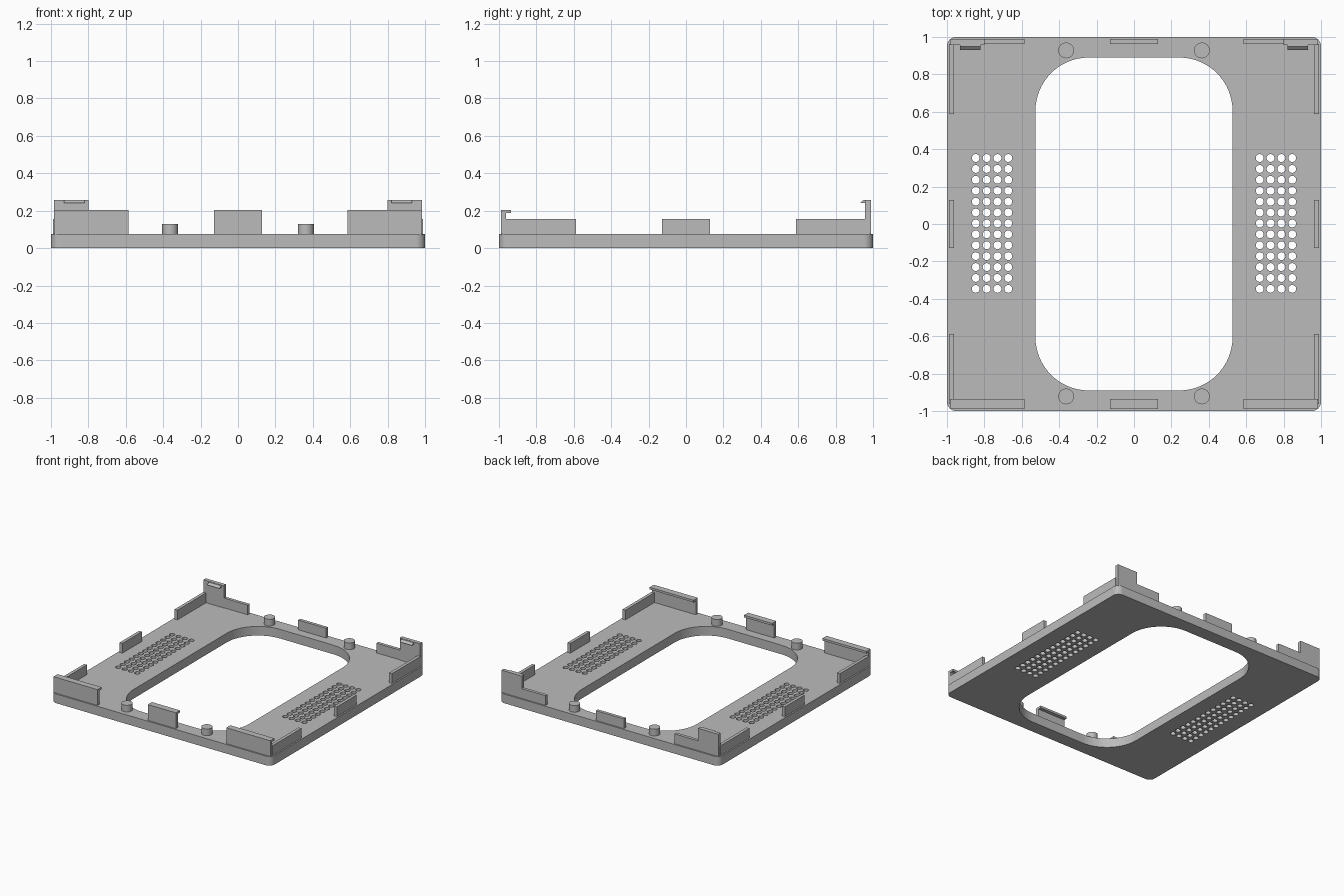
import bpy, bmesh, math

cube = bpy.data.objects.get("Cube")
if cube:
    bpy.data.objects.remove(cube, do_unlink=True)

grey = bpy.data.materials.new("plain grey")
grey.use_nodes = True
COLOUR = (0.5, 0.5, 0.5, 1)
grey.diffuse_color = COLOUR
grey.node_tree.nodes["Principled BSDF"].inputs["Base Color"].default_value = COLOUR

PLATE_TOP = 0.075


def add_object(name, bm, smooth=False):
    bmesh.ops.recalc_face_normals(bm, faces=bm.faces)
    mesh = bpy.data.meshes.new(name)
    bm.to_mesh(mesh)
    bm.free()
    mesh.materials.append(grey)
    obj = bpy.data.objects.new(name, mesh)
    bpy.context.collection.objects.link(obj)
    if smooth:
        bpy.ops.object.select_all(action="DESELECT")
        obj.select_set(True)
        bpy.context.view_layer.objects.active = obj
        bpy.ops.object.shade_smooth_by_angle(angle=math.radians(35))
    return obj


def rounded_rect(half_x, half_y, radius, steps):
    points = []
    for quarter, (sx, sy) in enumerate([(1, 1), (-1, 1), (-1, -1), (1, -1)]):
        for i in range(steps + 1):
            a = (quarter + i / steps) * math.pi / 2
            points.append((sx * (half_x - radius) + radius * math.cos(a),
                           sy * (half_y - radius) + radius * math.sin(a)))
    return points


def circle(x, y, radius, steps):
    return [(x + radius * math.cos(math.tau * i / steps),
             y + radius * math.sin(math.tau * i / steps)) for i in range(steps)]


def prism_x(name, profile, x0, x1):
    """Extrude a (y, z) profile from x0 to x1."""
    bm = bmesh.new()
    face = bm.faces.new([bm.verts.new((x0, y, z)) for y, z in profile])
    side = bmesh.ops.extrude_face_region(bm, geom=[face])["geom"]
    for v in side:
        if isinstance(v, bmesh.types.BMVert):
            v.co.x = x1
    return add_object(name, bm)


def box(name, x0, x1, y0, y1, top):
    z0 = PLATE_TOP - 0.005
    return prism_x(name, [(y0, z0), (y1, z0), (y1, top), (y0, top)], x0, x1)


# Base plate outline, central opening and the two vent grids
outlines = [rounded_rect(1, 1, 0.05, 8), rounded_rect(0.527, 0.89, 0.285, 16)]
for side in (-1, 1):
    for column in range(4):
        for row in range(13):
            outlines.append(circle(side * (0.672 + column * 0.058),
                                   0.003 + (row - 6) * 0.0583, 0.021, 20))

curve = bpy.data.curves.new("plate_outline", "CURVE")
curve.dimensions = "2D"
curve.fill_mode = "BOTH"
curve.extrude = PLATE_TOP / 2
for points in outlines:
    spline = curve.splines.new("POLY")
    spline.points.add(len(points) - 1)
    for p, (x, y) in zip(spline.points, points):
        p.co = (x, y, PLATE_TOP / 2, 1)
    spline.use_cyclic_u = True
helper = bpy.data.objects.new("plate_outline", curve)
bpy.context.collection.objects.link(helper)
bpy.context.view_layer.update()
filled = helper.evaluated_get(bpy.context.evaluated_depsgraph_get()).to_mesh()
plate = bmesh.new()
plate.from_mesh(filled)
bpy.data.objects.remove(helper, do_unlink=True)
for v in plate.verts:
    v.co.z = PLATE_TOP if v.co.z > PLATE_TOP / 4 else 0
bmesh.ops.remove_doubles(plate, verts=plate.verts, dist=0.0001)
add_object("base_plate", plate, smooth=True)

# Front walls with an inward lip
Z0 = PLATE_TOP - 0.005
LIPPED = [(-0.988, Z0), (-0.963, Z0), (-0.963, 0.187), (-0.935, 0.187),
          (-0.935, 0.205), (-0.988, 0.205)]
prism_x("front_centre_wall", LIPPED, -0.127, 0.127)

# Back centre wall
box("back_centre_wall", -0.127, 0.127, 0.962, 0.988, 0.155)

HOOK = [(0.96, 0.24), (0.93, 0.24), (0.948, 0.256), (0.96, 0.256)]
for side, label in ((-1, "right"), (1, "left")):
    # Corner walls and snap hooks
    prism_x(f"front_{label}_wall", LIPPED, side * 0.585, side * 0.985)
    box(f"back_{label}_low_wall", side * 0.585, side * 0.8, 0.962, 0.988, 0.155)
    box(f"back_{label}_tall_wall", side * 0.8, side * 0.985, 0.958, 0.988, 0.258)
    prism_x(f"back_{label}_hook", HOOK, side * 0.82, side * 0.93)

    # Side walls
    for part, y0, y1 in (("front", -0.963, -0.587), ("middle", -0.127, 0.127),
                         ("back", 0.587, 0.963)):
        box(f"{label}_{part}_side_wall", side * 0.962, side * 0.988, y0, y1, 0.155)

    # Locating pegs
    for part, y in (("front", -0.922), ("back", 0.928)):
        bm = bmesh.new()
        base = bm.faces.new([bm.verts.new((x, py, Z0))
                             for x, py in circle(side * 0.363, y, 0.042, 32)])
        top = bmesh.ops.extrude_face_region(bm, geom=[base])["geom"]
        for v in top:
            if isinstance(v, bmesh.types.BMVert):
                v.co.z = 0.13
        add_object(f"{part}_{label}_peg", bm, smooth=True)
